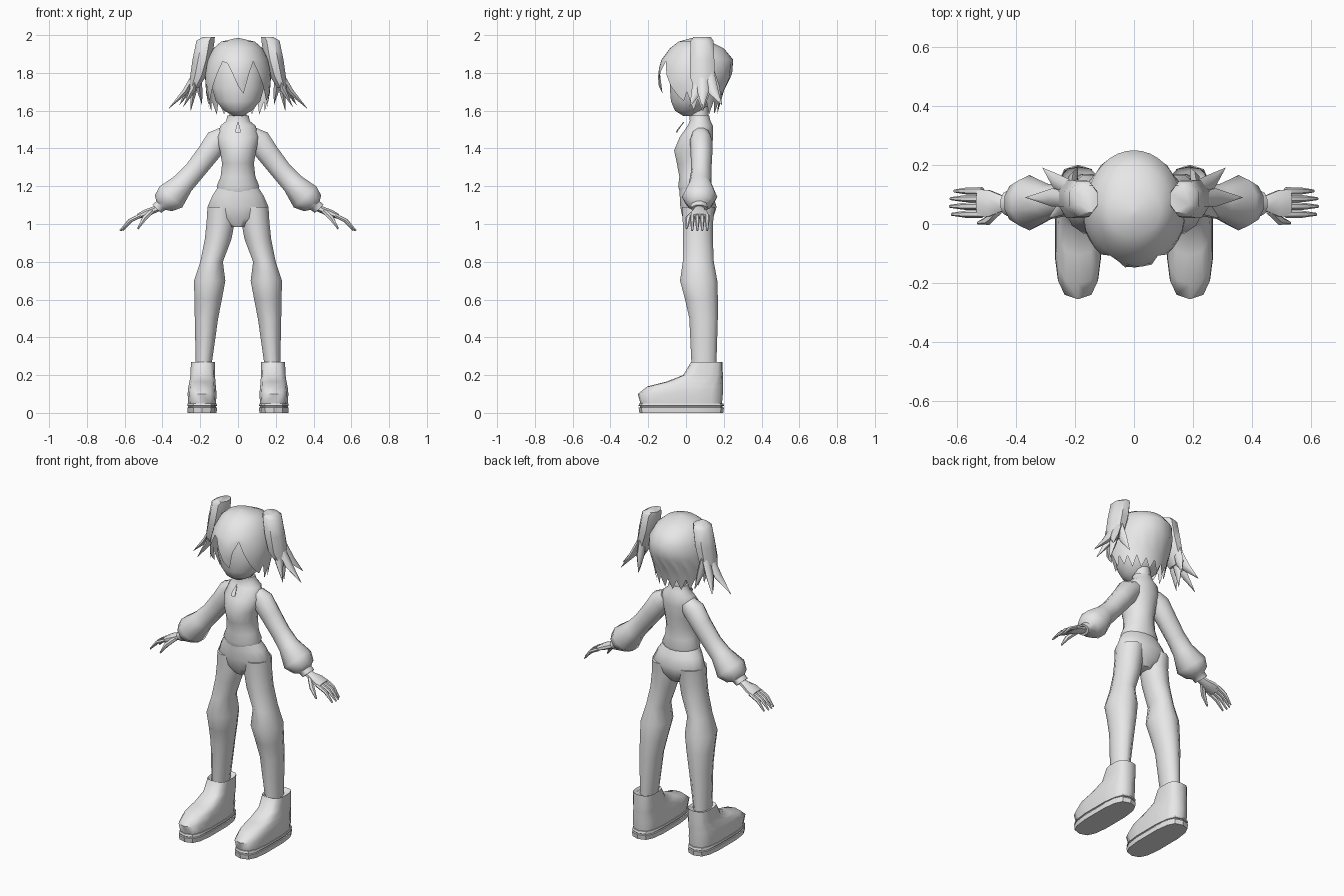
import bpy, bmesh, math
from mathutils import Vector

grey = bpy.data.materials.new("plain_grey")
grey.diffuse_color = (0.8, 0.8, 0.8, 1)

X, Y, Z = Vector((1, 0, 0)), Vector((0, 1, 0)), Vector((0, 0, 1))


def finish(name, bm, mirror=False, angle=50):
    """Turn a bmesh into a smooth shaded object, optionally mirrored in x."""
    bmesh.ops.recalc_face_normals(bm, faces=bm.faces)
    me = bpy.data.meshes.new(name)
    bm.to_mesh(me)
    bm.free()
    me.materials.append(grey)
    ob = bpy.data.objects.new(name, me)
    bpy.context.collection.objects.link(ob)
    bpy.ops.object.select_all(action='DESELECT')
    ob.select_set(True)
    bpy.context.view_layer.objects.active = ob
    bpy.ops.object.shade_smooth_by_angle(angle=math.radians(angle))
    if mirror:
        ob.modifiers.new("mirror", 'MIRROR')
    return ob


def spow(v, p):
    return math.copysign(abs(v) ** p, v)


def loft(name, rings, n=12, u=X, v=Y, p=1.0, mirror=False, angle=50):
    """Skin rings (x, y, z, ru, rv) lying in the u-v plane; p < 1 squares them."""
    bm = bmesh.new()
    loops = []
    for x, y, z, ru, rv in rings:
        c = Vector((x, y, z))
        loop = []
        for i in range(n):
            a = math.tau * (i + 0.5) / n
            loop.append(bm.verts.new(c + u * ru * spow(math.cos(a), p)
                                     + v * rv * spow(math.sin(a), p)))
        loops.append(loop)
    for a, b in zip(loops, loops[1:]):
        for i in range(n):
            j = (i + 1) % n
            bm.faces.new((a[i], a[j], b[j], b[i]))
    bm.faces.new(loops[0])
    bm.faces.new(loops[-1])
    return finish(name, bm, mirror, angle)


def spike(name, pts, widths, v=Y, flat=0.6, n=6):
    """Tapered lock or finger following a path, mirrored in x."""
    d = (Vector(pts[-1]) - Vector(pts[0])).normalized()
    u = d.cross(v).normalized()
    w = u.cross(d).normalized()
    rings = [(*q, r * flat, r) for q, r in zip(pts, widths)]
    return loft(name, rings, n, u, w, mirror=True)


# Head and neck
loft("head", [(0, 0.01, 1.572, 0.025, 0.025), (0, 0.015, 1.60, 0.075, 0.075),
              (0, 0.03, 1.65, 0.12, 0.112), (0, 0.04, 1.72, 0.14, 0.128),
              (0, 0.05, 1.82, 0.14, 0.14), (0, 0.05, 1.92, 0.09, 0.10)], 16)
loft("neck", [(0, 0.075, 1.50, 0.05, 0.05), (0, 0.07, 1.64, 0.045, 0.045)], 10)

# Hair shell: profile rows are z, half width, front y, back y
PROFILE = [(1.985, 0.005, 0.03, 0.05), (1.965, 0.09, -0.04, 0.13), (1.93, 0.13, -0.085, 0.20),
           (1.87, 0.16, -0.13, 0.25), (1.80, 0.175, -0.15, 0.247), (1.72, 0.174, -0.143, 0.205),
           (1.65, 0.16, -0.105, 0.18), (1.57, 0.145, -0.08, 0.165)]


def hair_point(a, z):
    for (z0, *p0), (z1, *p1) in zip(PROFILE, PROFILE[1:]):
        if z >= z1:
            break
    t = min(1, max(0, (z0 - z) / (z0 - z1)))
    w, f, b = (q + (r - q) * t for q, r in zip(p0, p1))
    return Vector((w * math.sin(a), (f + b) / 2 - (b - f) / 2 * math.cos(a), z))


# Hem heights every 10 degrees from the fringe round to the nape
RIGHT = [1.73, 1.69, 1.80, 1.86, 1.79, 1.73, 1.68, 1.65, 1.70, 1.60,
         1.66, 1.60, 1.65, 1.58, 1.65, 1.58, 1.64, 1.58, 1.64]
LEFT = RIGHT[:]
LEFT[1], LEFT[2] = 1.80, 1.85
hem = RIGHT + LEFT[-2:0:-1]
bm = bmesh.new()
cols = []
for i, low in enumerate(hem):
    a = math.tau * i / len(hem)
    levels = [r[0] for r in PROFILE[:4]] + [1.87 + (low - 1.87) * t for t in (0.33, 0.66, 1)]
    cols.append([bm.verts.new(hair_point(a, z)) for z in levels])
for i, a in enumerate(cols):
    b = cols[(i + 1) % len(cols)]
    for k in range(6):
        bm.faces.new((a[k], b[k], b[k + 1], a[k + 1]))
bm.faces.new([c[0] for c in cols])
finish("hair", bm, angle=70)

# Pigtails with splayed locks
loft("pigtail", [(0.155, 0.085, 1.99, 0.035, 0.05), (0.172, 0.085, 1.97, 0.052, 0.065),
                 (0.19, 0.085, 1.87, 0.055, 0.07), (0.212, 0.085, 1.78, 0.045, 0.07),
                 (0.235, 0.09, 1.72, 0.028, 0.05)], 8, mirror=True)
for mid, tip in [((0.28, 0.09, 1.70), (0.368, 0.09, 1.61)), ((0.26, 0.14, 1.71), (0.31, 0.19, 1.63)),
                 ((0.24, 0.06, 1.71), (0.29, 0.02, 1.62)), ((0.235, 0.10, 1.70), (0.25, 0.09, 1.60)),
                 ((0.205, 0.15, 1.72), (0.19, 0.19, 1.63))]:
    root = (0.21, 0.085 + (tip[1] - 0.085) * 0.3, 1.82)
    spike("pigtail_lock", [root, mid, tip], [0.03, 0.03, 0.001])

# Shirt with collar and zip pull
loft("shirt", [(0, 0.045, 1.17, 0.105, 0.08), (0, 0.045, 1.20, 0.115, 0.088),
               (0, 0.045, 1.25, 0.094, 0.082), (0, 0.04, 1.32, 0.086, 0.09),
               (0, 0.037, 1.39, 0.098, 0.102), (0, 0.055, 1.46, 0.115, 0.09),
               (0, 0.075, 1.52, 0.095, 0.068), (0, 0.075, 1.545, 0.064, 0.056),
               (0, 0.07, 1.575, 0.057, 0.053)], 16)
loft("zip_pull", [(0, -0.05, 1.485, 0.015, 0.004), (0, -0.042, 1.50, 0.015, 0.004),
                  (0, -0.012, 1.54, 0.003, 0.003)], 6)

# Sleeves with puffed cuffs; rings lie across the arm direction
along = Vector((0.68, 0, -0.73))
across = Vector((0.73, 0, 0.68))
loft("sleeve", [(0.065, 0.078, 1.475, 0.05, 0.05), (0.11, 0.08, 1.44, 0.068, 0.06),
                (0.165, 0.082, 1.365, 0.062, 0.057), (0.235, 0.08, 1.275, 0.058, 0.054),
                (0.29, 0.075, 1.215, 0.062, 0.06), (0.355, 0.072, 1.143, 0.086, 0.094),
                (0.395, 0.072, 1.11, 0.065, 0.07), (0.408, 0.07, 1.098, 0.035, 0.045),
                (0.43, 0.07, 1.08, 0.033, 0.043)], 10, across, Y, mirror=True)

# Hands
loft("palm", [(0.41, 0.07, 1.09, 0.02, 0.026), (0.45, 0.07, 1.073, 0.02, 0.03),
              (0.49, 0.07, 1.058, 0.02, 0.048), (0.53, 0.072, 1.04, 0.015, 0.05)],
     8, Vector((0.4, 0, 0.9)), Y, mirror=True)
for y, reach in [(0.033, 0.94), (0.06, 1), (0.086, 0.98), (0.112, 0.86)]:
    s = 0.515
    spike("finger", [(s, y, 1.045), (s + 0.06 * reach, y, 1.018), (s + 0.11 * reach, y, 0.965)],
          [0.013, 0.012, 0.005], flat=0.9)
spike("thumb", [(0.455, 0.05, 1.068), (0.495, 0.012, 1.03), (0.53, 0.003, 0.975)],
      [0.016, 0.016, 0.005], flat=0.9)

# Trousers
loft("trouser_seat", [(0, 0.045, 1.19, 0.112, 0.08), (0, 0.055, 1.15, 0.138, 0.09),
                      (0, 0.066, 1.09, 0.165, 0.098), (0, 0.063, 1.03, 0.14, 0.082),
                      (0, 0.06, 0.985, 0.05, 0.055)], 16)
loft("trouser_leg", [(0.088, 0.066, 1.09, 0.076, 0.09), (0.092, 0.063, 1.01, 0.077, 0.083),
                     (0.105, 0.063, 0.92, 0.073, 0.082), (0.14, 0.065, 0.80, 0.062, 0.085),
                     (0.15, 0.067, 0.70, 0.086, 0.102), (0.158, 0.082, 0.60, 0.075, 0.09),
                     (0.167, 0.093, 0.50, 0.064, 0.078), (0.182, 0.095, 0.25, 0.043, 0.068)],
     12, mirror=True)

# Shoes: upper and grooved sole
loft("shoe_upper", [(0.19, -0.025, 0.045, 0.074, 0.215), (0.19, -0.03, 0.10, 0.078, 0.225),
                    (0.19, -0.005, 0.14, 0.074, 0.20), (0.188, 0.045, 0.165, 0.07, 0.15),
                    (0.187, 0.09, 0.20, 0.066, 0.105), (0.186, 0.11, 0.27, 0.064, 0.083),
                    (0.186, 0.11, 0.255, 0.052, 0.07)],
     14, p=0.65, mirror=True)
loft("shoe_sole", [(0.19, -0.025, 0.0, 0.078, 0.222), (0.19, -0.025, 0.028, 0.08, 0.226),
                   (0.19, -0.025, 0.03, 0.075, 0.219), (0.19, -0.025, 0.036, 0.075, 0.219),
                   (0.19, -0.025, 0.038, 0.08, 0.226), (0.19, -0.025, 0.05, 0.078, 0.222)],
     14, p=0.65, mirror=True, angle=35)
